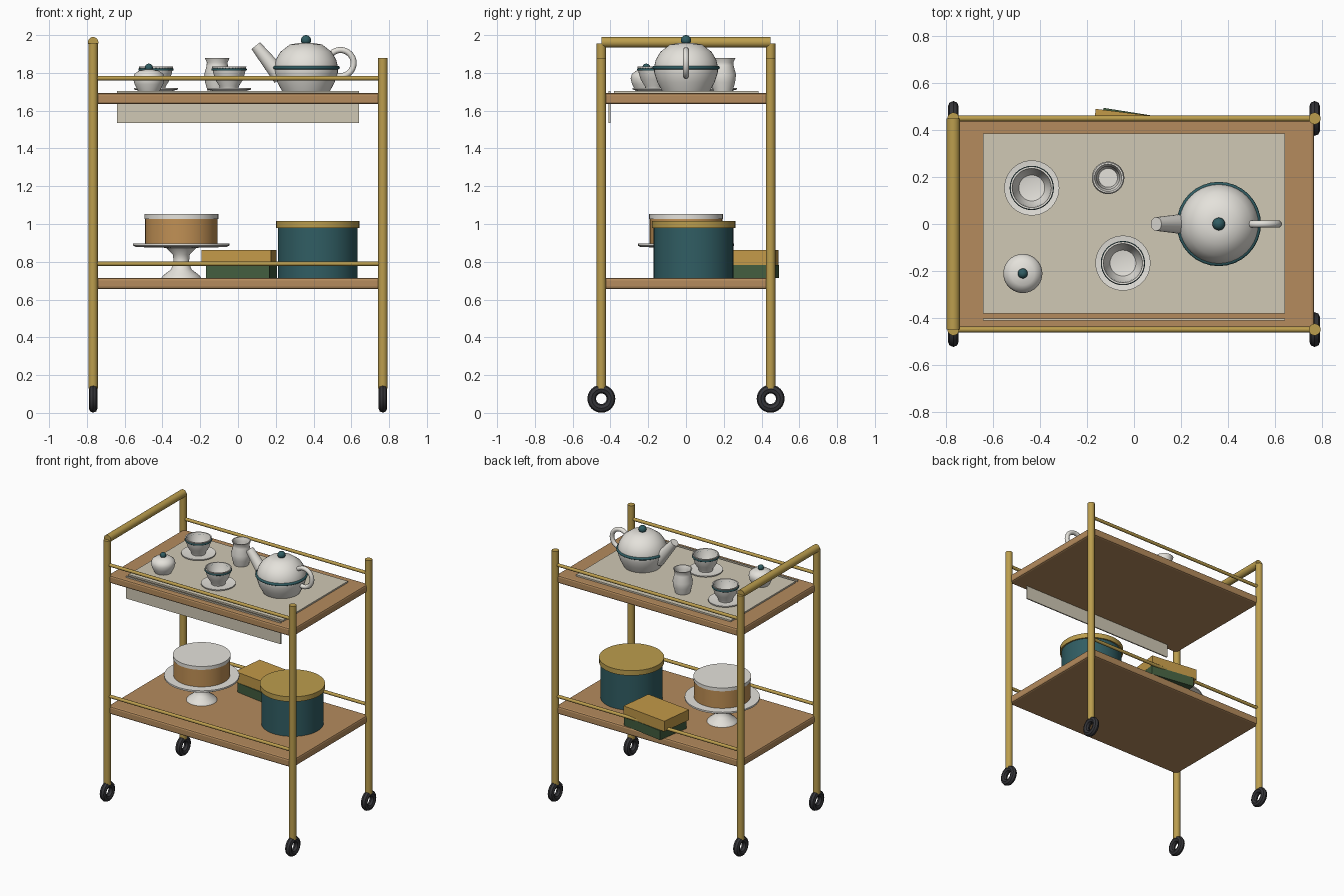
import bpy, bmesh, math
from mathutils import Vector

if "Cube" in bpy.data.objects:
    bpy.data.objects.remove(bpy.data.objects["Cube"])


def material(name, r, g, b):
    m = bpy.data.materials.new(name)
    m.diffuse_color = (r, g, b, 1)
    m.use_nodes = True
    m.node_tree.nodes["Principled BSDF"].inputs["Base Color"].default_value = m.diffuse_color
    return m


BRASS = material("brass", 0.50, 0.34, 0.075)
WOOD = material("wood", 0.46, 0.26, 0.11)
RUBBER = material("rubber", 0.035, 0.035, 0.04)
CHINA = material("china", 0.78, 0.76, 0.71)
TEAL = material("teal", 0.03, 0.11, 0.125)
LINEN = material("linen", 0.63, 0.58, 0.46)
SPONGE = material("sponge", 0.53, 0.28, 0.09)
GREEN = material("green_cloth", 0.055, 0.11, 0.05)
TAN = material("tan_cloth", 0.54, 0.32, 0.065)


def finish(ob, name, mat, smooth=True):
    ob.name = name
    ob.data.materials.append(mat)
    if smooth:
        bpy.ops.object.select_all(action='DESELECT')
        ob.select_set(True)
        bpy.context.view_layer.objects.active = ob
        bpy.ops.object.shade_smooth_by_angle(angle=math.radians(40))
    return ob


def box(name, mat, loc, size, turn=0, bevel=0):
    bpy.ops.mesh.primitive_cube_add(size=1, location=loc, rotation=(0, 0, math.radians(turn)))
    ob = bpy.context.object
    ob.scale = size
    bpy.ops.object.transform_apply(location=False, rotation=False, scale=True)
    if bevel:
        mod = ob.modifiers.new("bevel", 'BEVEL')
        mod.width, mod.segments = bevel, 2
    return finish(ob, name, mat, False)


def rod(name, mat, a, b, r1, r2=None, sides=20):
    a, b = Vector(a), Vector(b)
    bpy.ops.mesh.primitive_cone_add(vertices=sides, radius1=r1, radius2=r2 or r1,
                                    depth=(b - a).length, location=(a + b) / 2)
    ob = bpy.context.object
    ob.rotation_euler = (b - a).to_track_quat('Z', 'Y').to_euler()
    return finish(ob, name, mat)


def torus(name, mat, loc, major, minor, rot=(0, 0, 0), seg=32, sides=10):
    bpy.ops.mesh.primitive_torus_add(location=loc, rotation=rot, major_radius=major,
                                     minor_radius=minor, major_segments=seg, minor_segments=sides)
    return finish(bpy.context.object, name, mat)


def ball(name, mat, loc, r):
    bpy.ops.mesh.primitive_uv_sphere_add(segments=20, ring_count=12, radius=r, location=loc)
    return finish(bpy.context.object, name, mat)


def lathe(name, mat, loc, profile, steps=40):
    bm = bmesh.new()
    vs = [bm.verts.new((r, 0, z)) for r, z in profile]
    es = [bm.edges.new(p) for p in zip(vs, vs[1:])]
    bmesh.ops.spin(bm, geom=vs + es, cent=(0, 0, 0), axis=(0, 0, 1), angle=math.tau, steps=steps)
    bmesh.ops.remove_doubles(bm, verts=bm.verts, dist=1e-4)
    bmesh.ops.dissolve_degenerate(bm, edges=bm.edges, dist=1e-5)
    bmesh.ops.recalc_face_normals(bm, faces=bm.faces)
    me = bpy.data.meshes.new(name)
    bm.to_mesh(me)
    bm.free()
    ob = bpy.data.objects.new(name, me)
    bpy.context.collection.objects.link(ob)
    ob.location = loc
    return finish(ob, name, mat)


def drum(name, mat, loc, r, h):
    return lathe(name, mat, loc, [(0, 0), (r, 0), (r, h), (0, h)])


PX, PY = 0.767, 0.448
TOP, LOW = 1.693, 0.714

# Frame: posts, wheels, rails, push handle
for sx, xn, height in ((-1, "left", 1.955), (1, "right", 1.878)):
    for sy, yn in ((-1, "front"), (1, "back")):
        x, y = sx * PX, sy * PY
        rod(f"post_{yn}_{xn}", BRASS, (x, y, 0.13), (x, y, height), 0.025)
        torus(f"wheel_{yn}_{xn}", RUBBER, (x, y, 0.075), 0.051, 0.023,
              (0, math.pi / 2, 0), 24, 8)
for sy, yn in ((-1, "front"), (1, "back")):
    for z, zn in ((1.772, "upper"), (0.79, "lower")):
        rod(f"rail_{yn}_{zn}", BRASS, (-PX, sy * PY, z), (PX, sy * PY, z), 0.012, sides=12)
rod("push_handle", BRASS, (-PX, -PY, 1.962), (-PX, PY, 1.962), 0.028)

# Shelves
for z, zn in ((TOP, "upper"), (LOW, "lower")):
    box(f"shelf_{zn}", WOOD, (0, 0, z - 0.029), (1.53, 0.9, 0.058), bevel=0.012)

# Linen runner and its hanging edge
box("runner", LINEN, (0, 0.002, TOP + 0.005), (1.28, 0.766, 0.012))
box("runner_drop", LINEN, (0, -0.405, 1.619), (1.28, 0.009, 0.168))

# Teapot
T = 1.70
tx = 0.36
lathe("teapot_body", CHINA, (tx, 0, T),
      [(0, 0), (0.125, 0), (0.152, 0.05), (0.168, 0.10), (0.17, 0.128), (0.16, 0.17),
       (0.135, 0.212), (0.085, 0.25), (0.04, 0.258), (0, 0.26)])
torus("teapot_band", TEAL, (tx, 0, 1.828), 0.169, 0.01)
ball("teapot_knob", TEAL, (tx, 0, 1.973), 0.027)
rod("teapot_spout", CHINA, (0.23, 0, 1.775), (0.094, 0, 1.944), 0.046, 0.029)
torus("teapot_handle", CHINA, (0.543, 0, 1.852), 0.069, 0.016, (math.pi / 2, 0, 0))

# Cups on saucers
for i, (x, y) in enumerate(((-0.434, 0.153), (-0.047, -0.166)), 1):
    lathe(f"saucer_{i}", CHINA, (x, y, T),
          [(0, 0), (0.07, 0), (0.117, 0.012), (0.117, 0.02), (0.07, 0.014), (0, 0.014)])
    lathe(f"cup_{i}", CHINA, (x, y, T),
          [(0, 0.014), (0.048, 0.014), (0.052, 0.03), (0.074, 0.065), (0.084, 0.10),
           (0.091, 0.133), (0.083, 0.133), (0.074, 0.09), (0.055, 0.05), (0, 0.04)])
    torus(f"cup_band_{i}", TEAL, (x, y, 1.818), 0.087, 0.007)

# Milk jug
lathe("milk_jug", CHINA, (-0.11, 0.196, T),
      [(0, 0), (0.05, 0), (0.064, 0.05), (0.069, 0.09), (0.056, 0.14), (0.055, 0.155),
       (0.065, 0.178), (0.058, 0.178), (0.048, 0.15), (0.055, 0.09), (0.04, 0.02), (0, 0.02)])

# Sugar bowl
lathe("sugar_bowl", CHINA, (-0.472, -0.21, T),
      [(0, 0), (0.055, 0), (0.076, 0.04), (0.083, 0.07), (0.076, 0.095), (0.05, 0.113), (0, 0.12)])
ball("sugar_knob", TEAL, (-0.472, -0.21, 1.828), 0.021)

# Cake on its stand
cx = -0.30
lathe("cake_stand", CHINA, (cx, 0, LOW),
      [(0, 0), (0.105, 0), (0.095, 0.015), (0.055, 0.045), (0.04, 0.08), (0.045, 0.125),
       (0.08, 0.16), (0.24, 0.164), (0.255, 0.172), (0.255, 0.184), (0, 0.184)])
drum("cake", SPONGE, (cx, 0, 0.897), 0.192, 0.131)
drum("cake_icing", CHINA, (cx, 0, 1.027), 0.196, 0.025)

# Round tin with lid
drum("tin", TEAL, (0.422, 0.04, LOW), 0.211, 0.27)
drum("tin_lid", BRASS, (0.422, 0.04, 0.978), 0.221, 0.037)

# Two stacked books
box("book_lower", GREEN, (0.018, 0.338, 0.749), (0.34, 0.26, 0.07), -9)
box("book_upper", TAN, (0.006, 0.342, 0.823), (0.37, 0.25, 0.078), -7)
